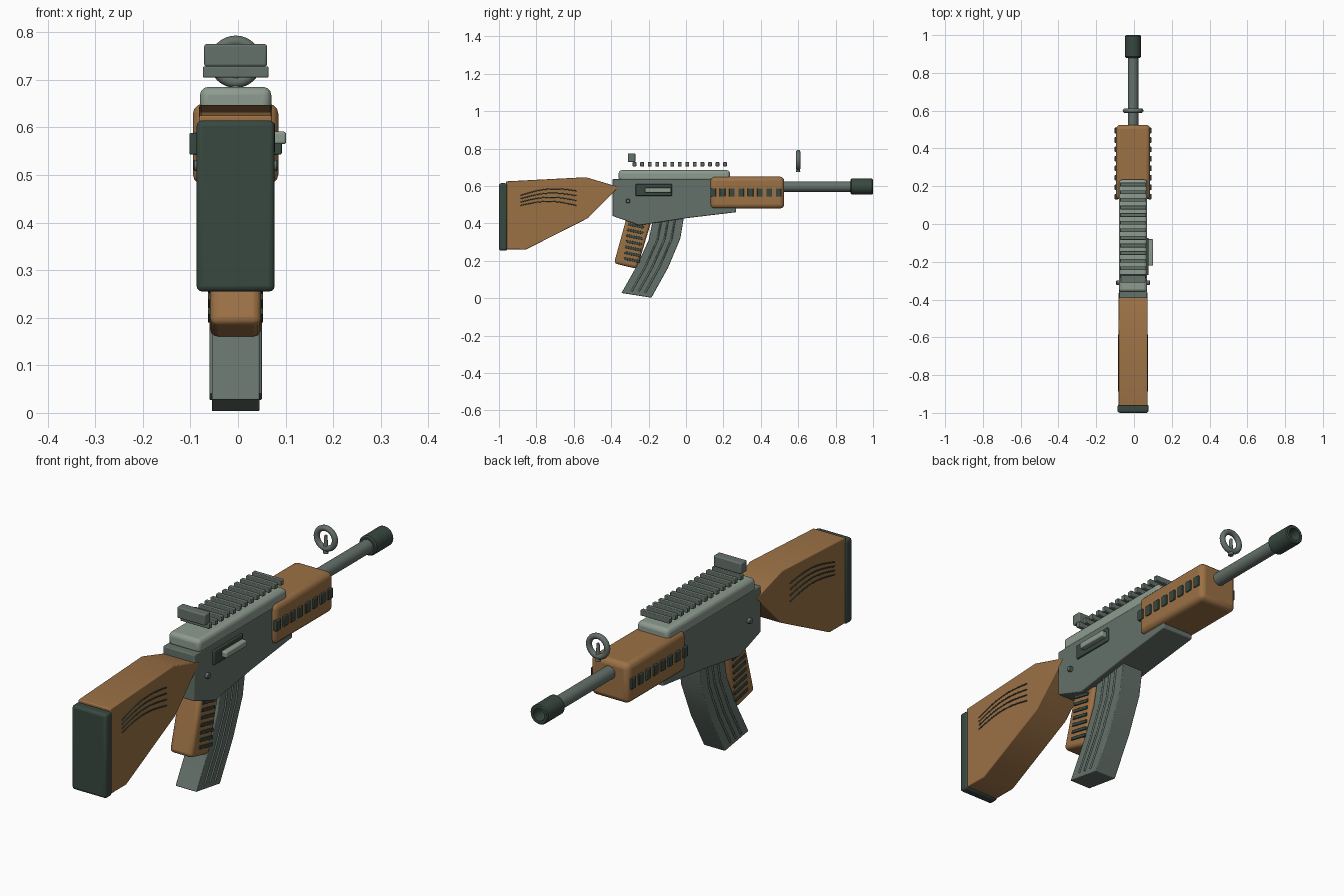
import bpy, bmesh, math
from mathutils import Vector

if "Cube" in bpy.data.objects:
    bpy.data.objects.remove(bpy.data.objects["Cube"])

CX = -0.005  # centre plane of the body


def material(name, rgb):
    m = bpy.data.materials.new(name)
    m.diffuse_color = (*rgb, 1)
    m.use_nodes = True
    m.node_tree.nodes["Principled BSDF"].inputs["Base Color"].default_value = m.diffuse_color
    return m


WOOD = material("wood", (0.33, 0.165, 0.06))
DARK = material("dark_rubber", (0.04, 0.065, 0.052))
STEEL = material("steel", (0.13, 0.165, 0.145))
LIGHT = material("light_steel", (0.27, 0.33, 0.28))


def finish(name, bm, mat, bevel=0, segments=3):
    bmesh.ops.recalc_face_normals(bm, faces=bm.faces)
    me = bpy.data.meshes.new(name)
    bm.to_mesh(me)
    bm.free()
    ob = bpy.data.objects.new(name, me)
    bpy.context.collection.objects.link(ob)
    me.materials.append(mat)
    if bevel:
        mod = ob.modifiers.new("bevel", 'BEVEL')
        mod.width, mod.segments = bevel, segments
        mod.limit_method = 'ANGLE'
    bpy.ops.object.select_all(action='DESELECT')
    ob.select_set(True)
    bpy.context.view_layer.objects.active = ob
    bpy.ops.object.shade_smooth_by_angle(angle=math.radians(35))
    return ob


def box(name, x, y, z, mat, bevel=0, tilt=0):
    """Box from (min, max) ranges, optionally tilted about x."""
    bm = bmesh.new()
    bmesh.ops.create_cube(bm, size=1)
    for v in bm.verts:
        v.co = Vector((v.co.x * (x[1] - x[0]), v.co.y * (y[1] - y[0]), v.co.z * (z[1] - z[0])))
    ob = finish(name, bm, mat, bevel)
    ob.location = (sum(x) / 2, sum(y) / 2, sum(z) / 2)
    ob.rotation_euler.x = tilt
    return ob


def profile(name, pts, width, mat, bevel=0):
    """Side outline in (y, z), extruded across x."""
    bm = bmesh.new()
    f = bm.faces.new([bm.verts.new((CX - width / 2, y, z)) for y, z in pts])
    r = bmesh.ops.extrude_face_region(bm, geom=[f])
    for v in r["geom"]:
        if isinstance(v, bmesh.types.BMVert):
            v.co.x += width
    return finish(name, bm, mat, bevel)


def lathe(name, pts, centre, axis, mat, steps=32):
    """Spin (radius, distance) points around an axis."""
    bm = bmesh.new()
    q = Vector((0, 0, 1)).rotation_difference(Vector(axis))
    rings = [[bm.verts.new(q @ Vector((r * math.cos(a), r * math.sin(a), d)) + Vector(centre))
              for a in (math.tau * i / steps for i in range(steps))] for r, d in pts]
    for a, b in zip(rings, rings[1:]):
        for i in range(steps):
            j = (i + 1) % steps
            bm.faces.new((a[i], a[j], b[j], b[i]))
    bm.faces.new(rings[0])
    bm.faces.new(rings[-1])
    return finish(name, bm, mat)


def strand(name, pts, radius, mat):
    """Thin bevelled wire along 3D points."""
    cu = bpy.data.curves.new(name, 'CURVE')
    cu.dimensions = '3D'
    cu.bevel_depth, cu.bevel_resolution = radius, 1
    cu.use_fill_caps = True
    sp = cu.splines.new('POLY')
    sp.points.add(len(pts) - 1)
    for p, c in zip(sp.points, pts):
        p.co = (*c, 1)
    ob = bpy.data.objects.new(name, cu)
    bpy.context.collection.objects.link(ob)
    cu.materials.append(mat)
    return ob


def span(half):
    return (CX - half, CX + half)


# Stock and butt pad
profile("stock", [(-0.962, 0.625), (-0.535, 0.647), (-0.36, 0.595), (-0.525, 0.428),
                  (-0.855, 0.261), (-0.962, 0.261)], 0.153, WOOD, 0.004)
box("butt_pad", span(0.082), (-1.0, -0.955), (0.255, 0.615), DARK, 0.012)

# Receiver, top cover
profile("receiver", [(-0.393, 0.637), (0.235, 0.637), (0.268, 0.5), (0.268, 0.46), (0.0, 0.428),
                     (-0.25, 0.39), (-0.393, 0.44)], 0.149, STEEL, 0.004)
box("top_cover", span(0.075), (-0.36, 0.235), (0.625, 0.685), LIGHT, 0.017)

# Handguard, barrel, hollow muzzle
box("handguard", span(0.09), (0.13, 0.525), (0.48, 0.65), WOOD, 0.022)
lathe("barrel", [(0.028, 0.5), (0.028, 0.93)], (CX, 0, 0.597), (0, 1, 0), STEEL)
lathe("muzzle", [(0.036, 0.88), (0.042, 0.886), (0.042, 0.995), (0.038, 1.0), (0.026, 1.0), (0.024, 0.94)],
      (CX, 0, 0.597), (0, 1, 0), DARK)

# Rail slats and rear sight
for i in range(13):
    y = -0.275 + i * 0.0403
    box(f"rail_slat_{i}", span(0.069), (y - 0.01, y + 0.01), (0.705, 0.728), STEEL, 0.003)
box("rear_sight", span(0.066), (-0.311, -0.271), (0.728, 0.775), STEEL, 0.005)

# Front sight ring and post
bpy.ops.mesh.primitive_torus_add(location=(CX, 0.6, 0.738), rotation=(math.pi / 2, 0, 0), major_radius=0.043,
                                 minor_radius=0.012, major_segments=32, minor_segments=12)
ring = bpy.context.object
ring.name = "front_sight_ring"
ring.data.materials.append(STEEL)
bpy.ops.object.shade_smooth()
lathe("front_sight_post", [(0.011, 0.675), (0.006, 0.75)], (CX, 0.6, 0), (0, 0, 1), STEEL, 16)

# Magazine
front = [(-0.012, 0.43), (-0.03, 0.32), (-0.095, 0.165), (-0.185, 0.003)]
back = [(-0.345, 0.028), (-0.265, 0.17), (-0.2, 0.31), (-0.175, 0.43)]
profile("magazine", front + back, 0.1, STEEL, 0.003)

# Pistol grip
profile("grip", [(-0.318, 0.43), (-0.18, 0.43), (-0.262, 0.157), (-0.385, 0.187)], 0.107, WOOD, 0.016)

# Details repeated on both sides
for s, side in ((-1, "left"), (1, "right")):
    for k in range(3):
        t = 0.28 + 0.22 * k
        line = [Vector(b).lerp(Vector(f), t) for f, b in zip(front, reversed(back))]
        line[-1] = line[-1].lerp(line[-2], 0.12)
        strand(f"magazine_rib_{side}_{k}", [(CX + s * 0.05, p.x, p.y) for p in line], 0.005, STEEL)
    for k in range(7):
        y, z = -0.268 - 0.0035 * k, 0.388 - 0.0305 * k
        xs = sorted((CX + s * 0.045, CX + s * 0.058))
        box(f"grip_slot_{side}_{k}", xs, (y - 0.043, y + 0.043), (z - 0.007, z + 0.007),
            DARK, 0.002, math.radians(-12))
    for k in range(8):
        y = 0.145 + 0.05 * k
        xs = sorted((CX + s * 0.08, CX + s * 0.097))
        box(f"handguard_vent_{side}_{k}", xs, (y - 0.015, y + 0.015), (0.543, 0.588), DARK, 0.003)
    for k in range(4):
        pts = []
        for j in range(11):
            u = j / 10
            z = 0.562 - 0.022 * k + 0.022 * math.sin(math.pi * u) + 0.008 * (u - 0.5) * (3 - k)
            pts.append((CX + s * 0.0765, -0.885 + 0.3 * u, z))
        strand(f"stock_grain_{side}_{k}", pts, 0.003, DARK)
    lathe(f"receiver_pin_{side}", [(0.012, 0.06), (0.012, 0.086), (0.009, 0.089)],
          (CX, -0.31, 0.52), (s, 0, 0), STEEL, 16)

# Ejection port and bolt on the right only
box("ejection_port", (0.05, 0.078), (-0.27, -0.075), (0.548, 0.61), DARK, 0.004)
box("bolt", (0.06, 0.101), (-0.22, -0.08), (0.565, 0.591), LIGHT, 0.005)
